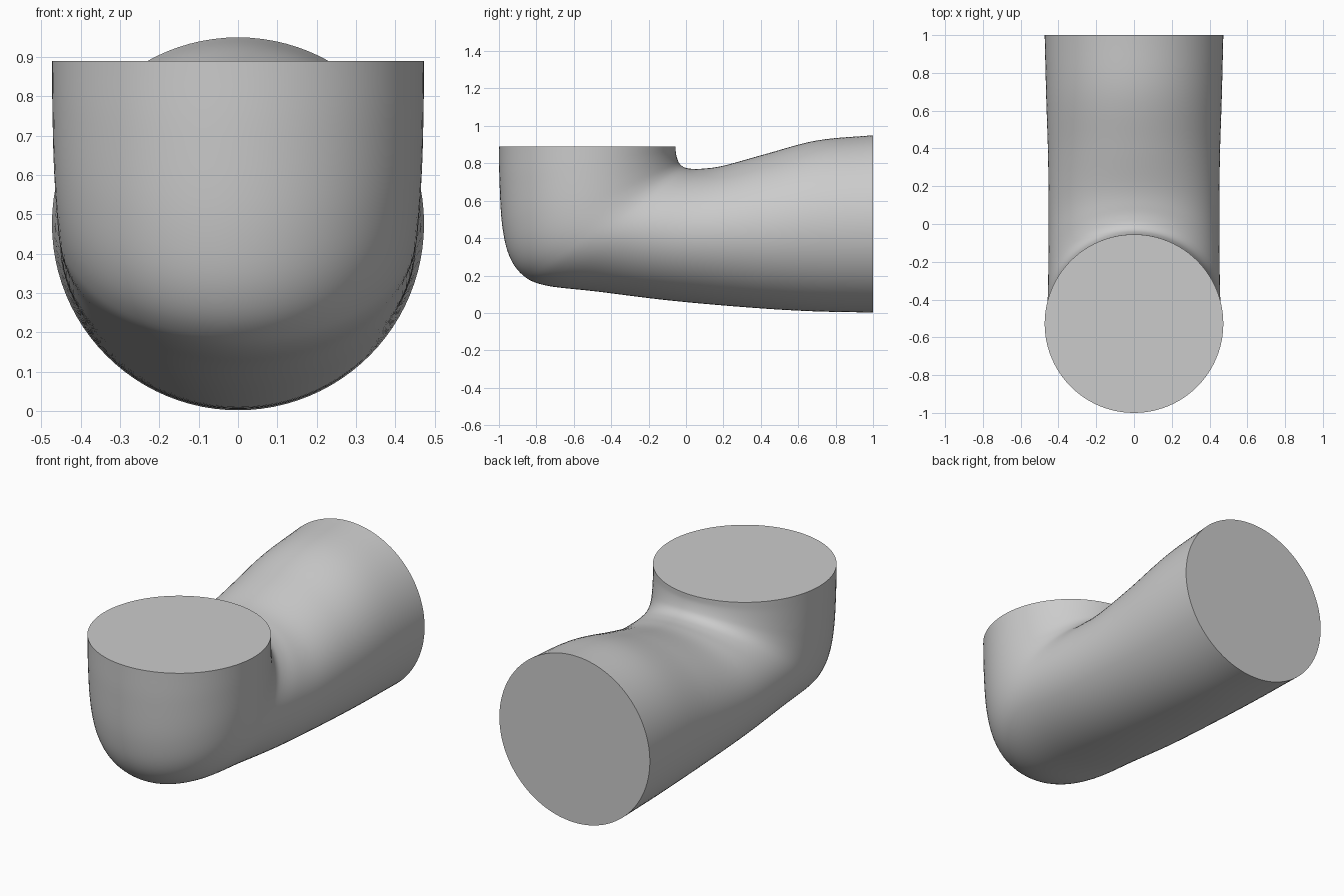
import bpy, bmesh, math
from mathutils import Vector

if "Cube" in bpy.data.objects:
    bpy.data.objects.remove(bpy.data.objects["Cube"])

# Key sections: outer wall (y, z), inner wall (y, z), half width
KEYS = [
    (-1.00, .89, -.055, .89, .473),
    (-.997, .70, -.054, .855, .472),
    (-.983, .47, -.045, .82, .469),
    (-.945, .305, -.032, .795, .464),
    (-.87, .20, -.01, .779, .459),
    (-.75, .147, .025, .771, .456),
    (-.48, .115, .085, .771, .453),
    (-.10, .068, .20, .787, .452),
    (.30, .032, .42, .848, .455),
    (.65, .010, .70, .922, .465),
    (1.00, .002, 1.00, .950, .473),
]
SIDES, STEPS = 96, 6


def interpolate(a, b, c, d, t):
    """Smooth curve between b and c."""
    return [q + .5 * t * (r - p + t * (2*p - 5*q + 4*r - s + t * (3*(q - r) + s - p)))
            for p, q, r, s in zip(a, b, c, d)]


first = [2*p - q for p, q in zip(KEYS[0], KEYS[1])]
last = [2*p - q for p, q in zip(KEYS[-1], KEYS[-2])]
pts = [first] + KEYS + [last]
sections = [interpolate(*pts[i:i + 4], s / STEPS)
            for i in range(len(KEYS) - 1) for s in range(STEPS)] + [KEYS[-1]]

# Elbow pipe: elliptical rings lofted along the bend
bm = bmesh.new()
rings = []
for oy, oz, iy, iz, w in sections:
    outer, inner = Vector((0, oy, oz)), Vector((0, iy, iz))
    mid, half = (outer + inner) / 2, (inner - outer) / 2
    ring = []
    for k in range(SIDES):
        a = math.tau * k / SIDES
        ring.append(bm.verts.new(mid + half * math.cos(a) + Vector((w * math.sin(a), 0, 0))))
    rings.append(ring)
for r0, r1 in zip(rings, rings[1:]):
    for k in range(SIDES):
        j = (k + 1) % SIDES
        bm.faces.new((r0[k], r0[j], r1[j], r1[k]))

# Flat end caps
bm.faces.new(rings[0])
bm.faces.new(rings[-1])
bmesh.ops.recalc_face_normals(bm, faces=bm.faces)

mesh = bpy.data.meshes.new("elbow_pipe")
bm.to_mesh(mesh)
bm.free()
pipe = bpy.data.objects.new("elbow_pipe", mesh)
bpy.context.collection.objects.link(pipe)
bpy.context.view_layer.objects.active = pipe
pipe.select_set(True)
bpy.ops.object.shade_smooth_by_angle(angle=math.radians(40))
